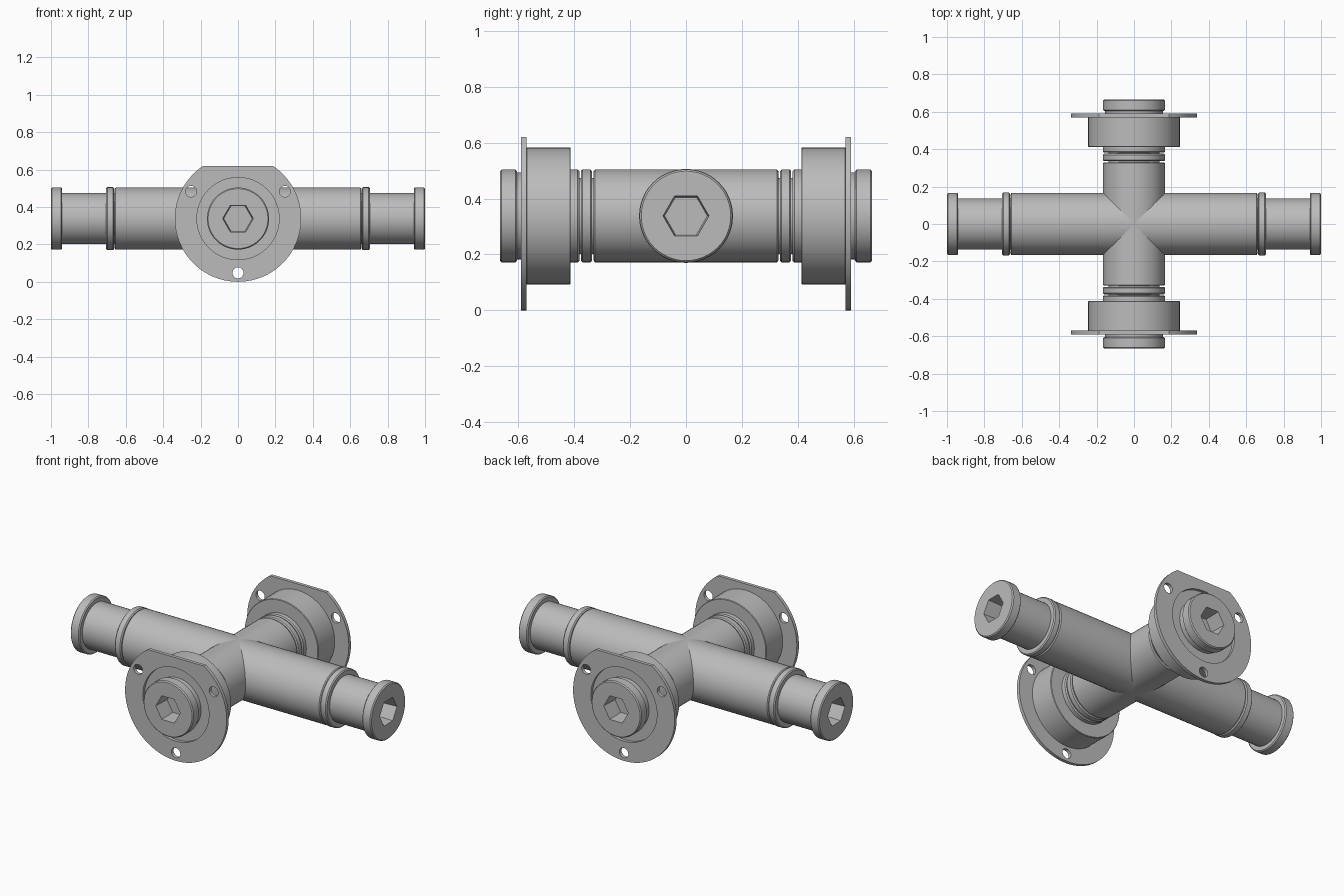
import bpy
import bmesh
from math import cos, sin, pi, asin, radians
from mathutils import Matrix

cube = bpy.data.objects.get("Cube")
if cube:
    bpy.data.objects.remove(cube)

AXIS_Z = 0.338    # height of the shared axes, also the flange radius
R = 0.166         # arm radius
SEGMENTS = 48

steel = bpy.data.materials.new("steel grey")
steel.use_nodes = True
GREY = (0.5, 0.5, 0.5, 1)
steel.diffuse_color = GREY
steel.node_tree.nodes["Principled BSDF"].inputs["Base Color"].default_value = GREY


def finish(name, bm, turn):
    """Turn a front-facing part to its arm, shade it and add it to the scene."""
    bmesh.ops.remove_doubles(bm, verts=bm.verts, dist=0.0001)
    bmesh.ops.recalc_face_normals(bm, faces=bm.faces)
    place = Matrix.Translation((0, 0, AXIS_Z)) @ Matrix.Rotation(turn, 4, "Z")
    bm.transform(place)
    for face in bm.faces:
        face.smooth = True
    for edge in bm.edges:
        edge.smooth = edge.calc_face_angle(0) < radians(30)
    mesh = bpy.data.meshes.new(name)
    bm.to_mesh(mesh)
    bm.free()
    mesh.materials.append(steel)
    obj = bpy.data.objects.new(name, mesh)
    bpy.context.collection.objects.link(obj)


def hexagonal(angle):
    """Scale that turns a circle into a hexagon with corners left and right."""
    return cos(pi / 6) / cos(angle % (pi / 3) - pi / 6)


def lathe(name, profile, turn, socket=None, closed=False):
    """Revolve (distance, radius) points; socket = (distance, radius, depth)."""
    bm = bmesh.new()
    angles = [2 * pi * i / SEGMENTS for i in range(SEGMENTS)]

    def ring(d, r, shape=lambda a: 1):
        return [bm.verts.new((r * shape(a) * cos(a), -d, r * shape(a) * sin(a)))
                for a in angles]

    rings = [ring(d, r) for d, r in profile]
    if socket:
        d, r, depth = socket
        rings += [ring(d, r, hexagonal), ring(d - depth, r * 0.93, hexagonal)]
        bm.faces.new(rings[-1])
    pairs = list(zip(rings, rings[1:]))
    if closed:
        pairs.append((rings[-1], rings[0]))
    for a, b in pairs:
        for i in range(SEGMENTS):
            j = (i + 1) % SEGMENTS
            bm.faces.new((a[i], a[j], b[j], b[i]))
    finish(name, bm, turn)


def band(start, end, outer, inner, bevel=0.006):
    """Closed ring section with bevelled outer corners."""
    return [(start, inner), (start, outer - bevel), (start + bevel, outer),
            (end - bevel, outer), (end, outer - bevel), (end, inner)]


def flange(name, turn):
    """Round plate with a flat top, a wide bore and three bolt holes."""
    curve = bpy.data.curves.new(name + "_outline", "CURVE")
    curve.dimensions = "2D"
    curve.fill_mode = "BOTH"
    curve.extrude = 0.01

    def outline(points):
        spline = curve.splines.new("POLY")
        spline.points.add(len(points) - 1)
        for p, (x, y) in zip(spline.points, points):
            p.co = (x, y, 0, 1)
        spline.use_cyclic_u = True

    def circle(x, y, r, n):
        return [(x + r * cos(2 * pi * i / n), y + r * sin(2 * pi * i / n))
                for i in range(n)]

    flat = asin((0.62 - AXIS_Z) / AXIS_Z)
    sweep = pi + 2 * flat
    arc = [pi - flat + sweep * i / SEGMENTS for i in range(SEGMENTS + 1)]
    outline([(AXIS_Z * cos(a), AXIS_Z * sin(a)) for a in arc])
    outline(circle(0, 0, 0.22, SEGMENTS))
    for degrees in (30, 150, 270):
        a = radians(degrees)
        outline(circle(0.29 * cos(a), 0.29 * sin(a), 0.03, 16))

    helper = bpy.data.objects.new(name + "_outline", curve)
    bpy.context.collection.objects.link(helper)
    graph = bpy.context.evaluated_depsgraph_get()
    mesh = bpy.data.meshes.new_from_object(helper.evaluated_get(graph))
    bm = bmesh.new()
    bm.from_mesh(mesh)
    bpy.data.objects.remove(helper)
    bpy.data.meshes.remove(mesh)
    bm.transform(Matrix.Translation((0, -0.58, 0)) @ Matrix.Rotation(pi / 2, 4, "X"))
    finish(name, bm, turn)


# Long arms: body, seal ring and a pin with a socket head
for side, turn in (("left", pi / 2), ("right", -pi / 2)):
    lathe(side + "_arm", [(0, R), (0.655, R), (0.66, 0.16), (0.66, 0.1)], turn)
    lathe(side + "_seal_ring", band(0.662, 0.705, R + 0.002, 0.1), turn, closed=True)
    lathe(side + "_pin", [(0.65, 0.136), (0.94, 0.136), (0.94, 0.16), (0.946, R),
                          (0.994, R), (1.0, 0.16)], turn, socket=(1.0, 0.082, 0.1))

# Short arms: body, seal rings, bearing, flange and socket head
for side, turn in (("front", 0), ("back", pi)):
    lathe(side + "_arm", [(0, R), (0.325, R), (0.33, 0.16), (0.33, 0.1)], turn)
    lathe(side + "_inner_seal_ring", band(0.336, 0.376, R, 0.1), turn, closed=True)
    lathe(side + "_outer_seal_ring", band(0.381, 0.42, R, 0.1), turn, closed=True)
    lathe(side + "_bearing", band(0.412, 0.572, 0.245, 0.12, 0.003), turn, closed=True)
    flange(side + "_flange", turn)
    lathe(side + "_pin", [(0.32, 0.136), (0.57, 0.136), (0.57, 0.155), (0.604, 0.155),
                          (0.604, 0.16), (0.61, R), (0.659, R), (0.665, 0.16)],
          turn, socket=(0.665, 0.082, 0.1))
